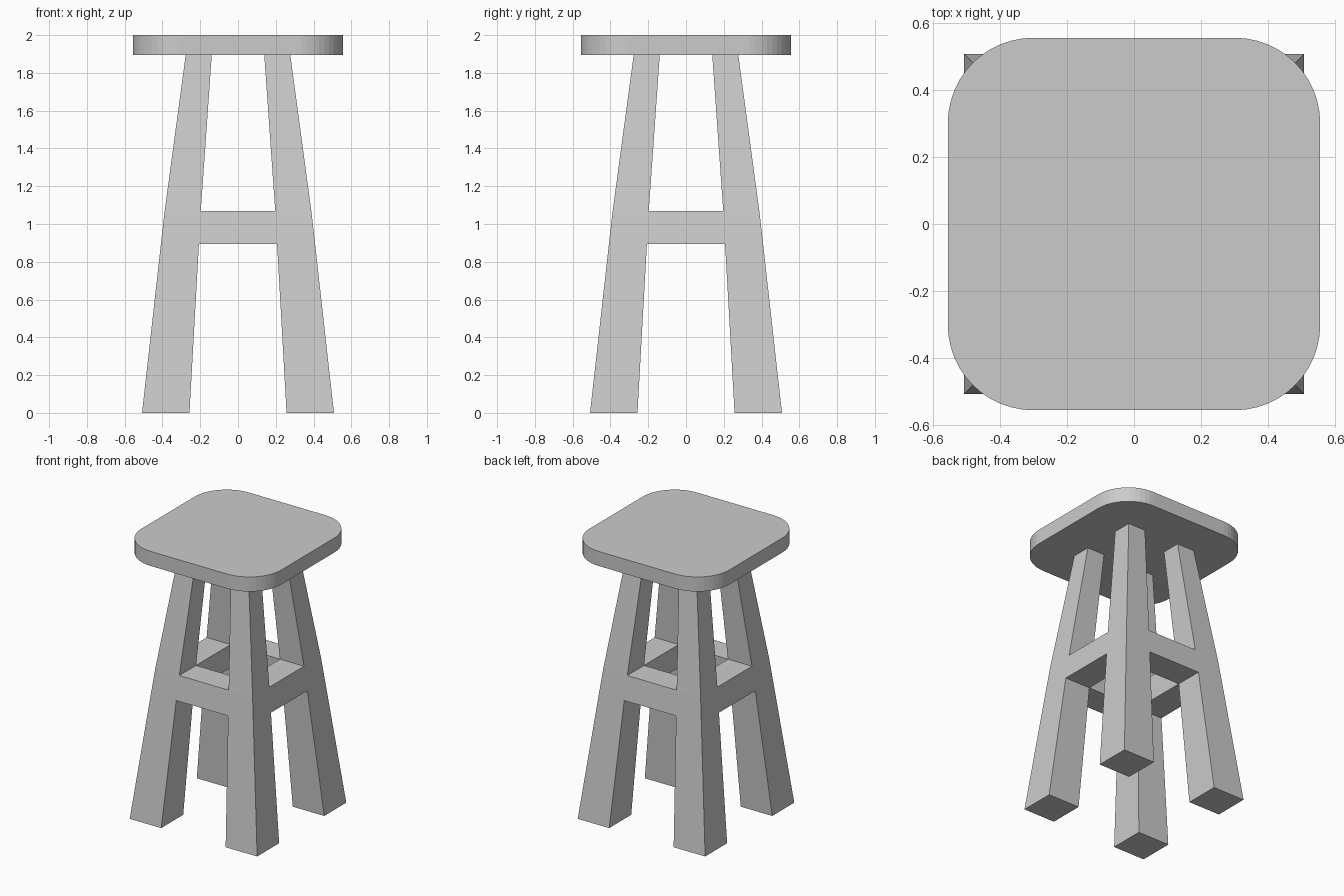
import bpy, bmesh, math

cube = bpy.data.objects.get("Cube")
if cube:
    bpy.data.objects.remove(cube, do_unlink=True)

grey = bpy.data.materials.new("plain_grey")
grey.use_nodes = True
colour = (0.6, 0.6, 0.6, 1)
grey.diffuse_color = colour
grey.node_tree.nodes["Principled BSDF"].inputs["Base Color"].default_value = colour


def finish(name, bm):
    bmesh.ops.recalc_face_normals(bm, faces=bm.faces)
    mesh = bpy.data.meshes.new(name)
    bm.to_mesh(mesh)
    bm.free()
    mesh.materials.append(grey)
    obj = bpy.data.objects.new(name, mesh)
    bpy.context.collection.objects.link(obj)
    return obj


# Seat: rounded square slab
HALF, RADIUS, BOTTOM, TOP, STEPS = 0.557, 0.255, 1.895, 2.0, 12
bm = bmesh.new()
outline = []
for corner in range(4):
    mid = math.radians(45 + 90 * corner)
    cx = math.copysign(HALF - RADIUS, math.cos(mid))
    cy = math.copysign(HALF - RADIUS, math.sin(mid))
    for s in range(STEPS + 1):
        a = math.radians(90 * (corner + s / STEPS))
        outline.append(bm.verts.new((cx + RADIUS * math.cos(a),
                                     cy + RADIUS * math.sin(a), BOTTOM)))
base = bm.faces.new(outline)
slab = bmesh.ops.extrude_face_region(bm, geom=[base], use_keep_orig=True)
top_verts = [v for v in slab["geom"] if isinstance(v, bmesh.types.BMVert)]
bmesh.ops.translate(bm, verts=top_verts, vec=(0, 0, TOP - BOTTOM))
finish("seat", bm)

# Frame: four tapered legs joined by a ring of stretchers, as one closed shell.
# Each level holds height, outer edge and inner edge.
LEVELS = [(0, 0.508, 0.257), (0.895, 0.408, 0.207),
          (1.07, 0.388, 0.197), (BOTTOM, 0.277, 0.139)]
bm = bmesh.new()
grid = {}
for k, (z, outer, inner) in enumerate(LEVELS):
    line = (-outer, -inner, inner, outer)
    for i, x in enumerate(line):
        for j, y in enumerate(line):
            grid[i, j, k] = bm.verts.new((x, y, z))


def solid(i, j, k):
    if not all(0 <= n <= 2 for n in (i, j, k)):
        return False
    is_leg = i != 1 and j != 1
    is_stretcher = k == 1 and (i, j) != (1, 1)
    return is_leg or is_stretcher


# Add a face wherever a solid cell meets an empty one
for i in range(3):
    for j in range(3):
        for k in range(3):
            if not solid(i, j, k):
                continue
            for axis in range(3):
                for side in (0, 1):
                    near = [i, j, k]
                    near[axis] += 2 * side - 1
                    if solid(*near):
                        continue
                    quad = []
                    for u, v in ((0, 0), (1, 0), (1, 1), (0, 1)):
                        p = [i, j, k]
                        p[axis] += side
                        p[(axis + 1) % 3] += u
                        p[(axis + 2) % 3] += v
                        quad.append(grid[tuple(p)])
                    bm.faces.new(quad)
bmesh.ops.delete(bm, geom=[v for v in bm.verts if not v.link_faces], context="VERTS")
finish("legs_and_stretchers", bm)
